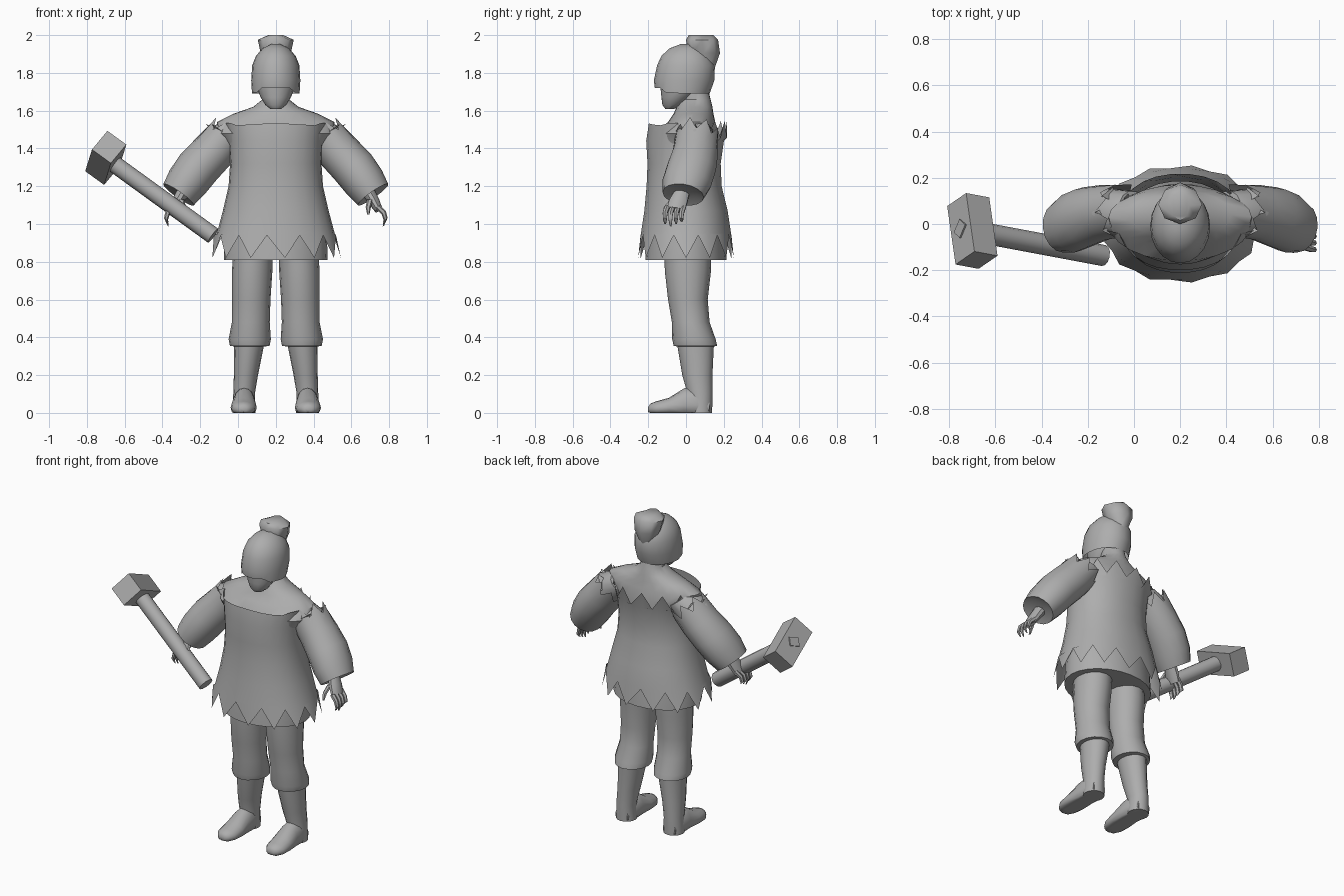
import bpy, bmesh, math
from mathutils import Vector, Matrix

if "Cube" in bpy.data.objects:
    bpy.data.objects.remove(bpy.data.objects["Cube"])

CX = 0.2  # the figure stands off centre, the hammer balances it
X, Y, Z = Vector((1, 0, 0)), Vector((0, 1, 0)), Vector((0, 0, 1))
grey = bpy.data.materials.new("plain_grey")
grey.diffuse_color = (0.42, 0.42, 0.42, 1)
grey.use_nodes = True
grey.node_tree.nodes["Principled BSDF"].inputs["Base Color"].default_value = grey.diffuse_color


def finish(name, bm, angle=40, closed=True):
    if closed:
        bmesh.ops.recalc_face_normals(bm, faces=bm.faces)
    me = bpy.data.meshes.new(name)
    bm.to_mesh(me)
    bm.free()
    me.materials.append(grey)
    ob = bpy.data.objects.new(name, me)
    bpy.context.collection.objects.link(ob)
    bpy.context.view_layer.objects.active = ob
    ob.select_set(True)
    bpy.ops.object.shade_smooth_by_angle(angle=math.radians(angle))
    ob.select_set(False)
    return ob


def power(c, e):
    return math.copysign(abs(c) ** e, c)


def loft(name, rings, n=16, u=X, v=Y, caps=(True, True), side=1, edit=None, angle=40, e=1):
    """rings: (x, y, z, radius along u, radius along v), x measured from the body axis"""
    bm = bmesh.new()
    rows = []
    for r, (x, y, z, a, b) in enumerate(rings):
        row = []
        for i in range(n):
            t = 2 * math.pi * i / n
            p = Vector((x, y, z)) + u * a * power(math.cos(t), e) + v * b * power(math.sin(t), e)
            if edit:
                p = edit(p, r, i, t)
            row.append(bm.verts.new((CX + side * p.x, p.y, p.z)))
        rows.append(row)
    for a, b in zip(rows, rows[1:]):
        for i in range(n):
            j = (i + 1) % n
            bm.faces.new((a[i], a[j], b[j], b[i]))
    if caps[0]:
        bm.faces.new(rows[0][::-1])
    if caps[1]:
        bm.faces.new(rows[-1])
    if side < 0:
        bmesh.ops.reverse_faces(bm, faces=bm.faces)
    return finish(name, bm, angle, all(caps))


# body with closed inner skirt, shoulders and neck
loft("body", [(0, 0, .81, .275, .215), (0, 0, .95, .27, .205), (0, 0, 1.2, .235, .17),
              (0, .0, 1.4, .24, .175), (0, .005, 1.48, .31, .165), (0, .03, 1.54, .31, .125),
              (0, .04, 1.585, .22, .105), (0, .045, 1.62, .12, .095),
              (0, .05, 1.66, .07, .08), (0, .04, 1.72, .065, .075)], 24)


# flared tunic: jagged hem all round, jagged top edge at the back
def jagged(p, r, i, t):
    if r == 0 and i % 2:
        p.z += .12
        p.x *= .95
        p.y *= .95
    if r == 6 and p.y > 0.02:
        p.z += .01 if i % 2 else -.08
    if r == 6 and p.y < -.1:
        p.z -= .015 * abs(p.x) / .25
    return p


loft("tunic", [(0, 0, .82, .345, .255), (0, 0, .95, .312, .24), (0, 0, 1.07, .28, .222),
               (0, -.01, 1.2, .25, .2), (0, -.01, 1.32, .242, .195), (0, -.005, 1.44, .25, .207),
               (0, .01, 1.535, .27, .208)], 26, caps=(False, False), edit=jagged, e=.92)

# head, hair and bun
loft("face", [(0, -.085, 1.61, .03, .025), (0, -.07, 1.63, .055, .055), (0, -.05, 1.67, .08, .08),
              (0, -.02, 1.72, .1, .115), (0, -.01, 1.8, .11, .13)])


def fringe(p, r, i, t):
    if r == 0 and p.y < -.05:
        p.z += .03 if abs(p.x) < .09 else .005
    return p


loft("hair", [(0, -.02, 1.69, .126, .145), (0, -.01, 1.76, .13, .16), (0, 0, 1.84, .125, .153),
              (0, 0, 1.89, .105, .13), (0, .005, 1.93, .07, .092), (0, .01, 1.952, .025, .04)],
     20, caps=(False, True), edit=fringe)
loft("hair_bun", [(0, .11, 1.82, .04, .04), (0, .095, 1.905, .08, .085), (0, .085, 1.975, .095, .085),
                  (0, .08, 2.0, .04, .065)], 8, angle=50)

# arm axes: sleeve runs down and outward
arm = Vector((.19, -.05, -.27)).normalized()
across = Y.cross(arm).normalized()
depth = arm.cross(across)


def sleeve_edge(p, r, i, t):
    return p - arm * (.07 if i % 2 else 0) * (r == 0)


def flat_sole(p, r, i, t):
    p.z = max(p.z, 0)
    return p


for side, tag in ((1, "left"), (-1, "right")):
    # sleeves with torn shoulder edge and puffed cuff
    loft(tag + "_sleeve", [(.275, .055, 1.445, .11, .115), (.335, .05, 1.38, .115, .12),
                           (.41, .03, 1.30, .117, .13), (.47, .005, 1.22, .112, .13),
                           (.515, -.015, 1.155, .098, .11), (.51, -.013, 1.165, .06, .07)],
         16, across, depth, (False, True), side, sleeve_edge)
    loft(tag + "_upper_arm", [(.2, .055, 1.5, .08, .09), (.29, .05, 1.44, .105, .105),
                              (.36, .04, 1.35, .1, .1)], 14, across, depth, side=side)
    # torn shoulder tatters
    bm = bmesh.new()
    for y in (-.03, .05, .12):
        tri = [(.27, y - .03, 1.48), (.29, y + .04, 1.45), (.37 - abs(y - .05) * .4, y, 1.53)]
        bm.faces.new([bm.verts.new((CX + side * a, b, c)) for a, b, c in tri])
    finish(tag + "_shoulder_tatters", bm)
    # hand: palm, curled fingers and thumb
    loft(tag + "_palm", [(.49, -.02, 1.17, .035, .04), (.52, -.04, 1.12, .03, .05),
                         (.545, -.055, 1.075, .022, .05)], 10, across, depth, side=side)
    for k in range(4):
        y = -.1 + k * .029
        loft(f"{tag}_finger_{k + 1}", [(.54, y, 1.09, .015, .015), (.572, y - .01, 1.06, .014, .014),
                                       (.582, y - .012, 1.025, .012, .012),
                                       (.57, y - .01, .99 + .012 * abs(k - 1), .005, .005)],
             6, across, depth, side=side)
    loft(tag + "_thumb", [(.50, -.07, 1.13, .016, .016), (.49, -.105, 1.09, .014, .014),
                          (.49, -.12, 1.05, .006, .006)], 6, side=side)
    # baggy trousers gathered below the knee
    loft(tag + "_trouser_leg", [(.12, .01, .86, .105, .125), (.125, .01, .75, .107, .122),
                                (.13, .01, .6, .102, .105), (.132, .025, .48, .1, .1),
                                (.138, .042, .39, .112, .115), (.138, .05, .355, .105, .115),
                                (.138, .05, .35, .07, .09)], 16, side=side, angle=60)
    # boots: shaft and flat-soled foot
    loft(tag + "_boot_shaft", [(.168, .075, 0, .062, .063), (.168, .075, .1, .057, .066),
                               (.158, .06, .2, .064, .08), (.14, .05, .37, .08, .098)], 16, side=side)
    loft(tag + "_boot_foot", [(.168, .125, .03, .045, .05), (.168, .06, .04, .06, .1),
                              (.168, -.01, .04, .061, .09), (.17, -.09, .028, .069, .052),
                              (.172, -.155, .022, .062, .04), (.172, -.188, .02, .04, .03),
                              (.172, -.2, .018, .018, .014)],
         16, X, Z, side=side, edit=flat_sole, angle=60)

# hammer: block head across an inclined shaft whose tip shows through
d = Vector((.8, -.15, -.58)).normalized()
ln = Vector((.04, -.25, .11))
ln = (ln - d * ln.dot(d)).normalized()
w = d.cross(ln)
centre = Vector((-.70, -.03, 1.35))
bm = bmesh.new()
bmesh.ops.create_cube(bm, size=1)
frame = Matrix((d * .125, ln * .28, w * .14)).transposed().to_4x4()
bm.transform(Matrix.Translation(centre) @ frame)
finish("hammer_head", bm, 20)


def along(s, r):
    p = centre + d * s
    return (p.x - CX, p.y, p.z, r, r)


loft("hammer_shaft", [along(0, .046), along(.71, .046)], 12, ln, w)
loft("hammer_shaft_tip", [along(-.07, .042), along(0, .042)], 4, (ln + w * .2).normalized(), w, angle=20)
